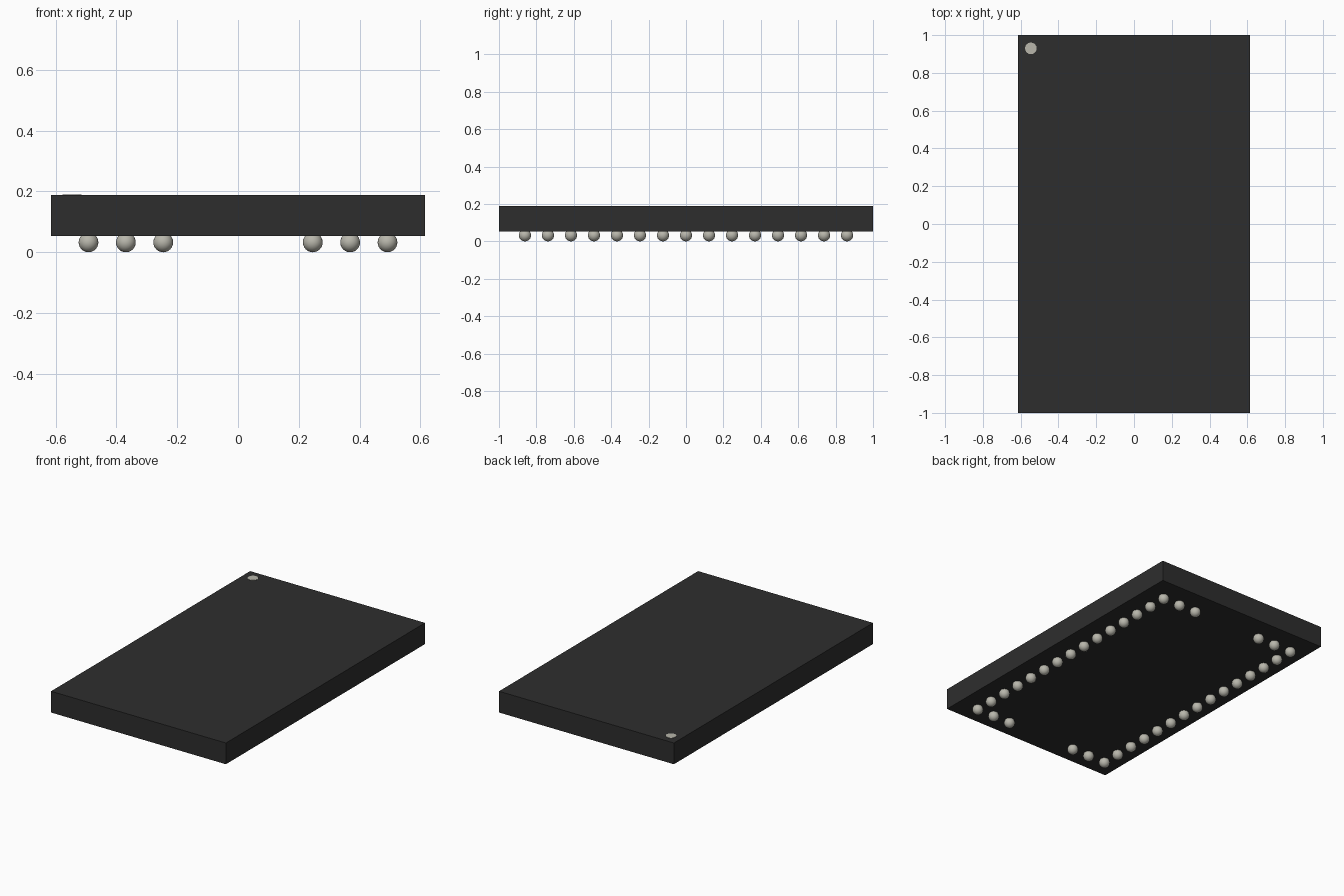
import bpy

# Remove the default cube
cube = bpy.data.objects.get("Cube")
if cube:
    bpy.data.objects.remove(cube, do_unlink=True)


def make_material(name, color):
    mat = bpy.data.materials.new(name)
    mat.use_nodes = True
    mat.diffuse_color = color
    mat.node_tree.nodes["Principled BSDF"].inputs["Base Color"].default_value = color
    return mat


black = make_material("black plastic", (0.027, 0.027, 0.027, 1))
solder = make_material("solder grey", (0.48, 0.47, 0.41, 1))

WIDTH, LENGTH = 1.23, 2.0
BOTTOM, TOP = 0.053, 0.188
PITCH, RADIUS = 0.123, 0.0325


def finish(name, mat):
    obj = bpy.context.object
    obj.name = obj.data.name = name
    obj.data.materials.append(mat)
    return obj


# Flat package body
bpy.ops.mesh.primitive_cube_add(size=1, location=(0, 0, (BOTTOM + TOP) / 2))
body = finish("package_body", black)
body.scale = (WIDTH, LENGTH, TOP - BOTTOM)

# Round corner marker, nearly flush with the top
bpy.ops.mesh.primitive_cylinder_add(vertices=16, radius=0.031, depth=0.004,
                                    location=(-0.546, 0.93, TOP))
finish("corner_marker", solder)

# Solder balls: two long rows, with short returns at each end
spots = [(side * 4 * PITCH, row * PITCH) for side in (-1, 1) for row in range(-7, 8)]
spots += [(side * col * PITCH, end * 7 * PITCH)
          for side in (-1, 1) for end in (-1, 1) for col in (2, 3)]

bpy.ops.mesh.primitive_uv_sphere_add(segments=24, ring_count=12, radius=RADIUS,
                                     location=(*spots[0], RADIUS))
ball = finish("solder_ball", solder)
bpy.ops.object.shade_smooth()
for x, y in spots[1:]:
    copy = ball.copy()
    copy.location = (x, y, RADIUS)
    bpy.context.collection.objects.link(copy)
